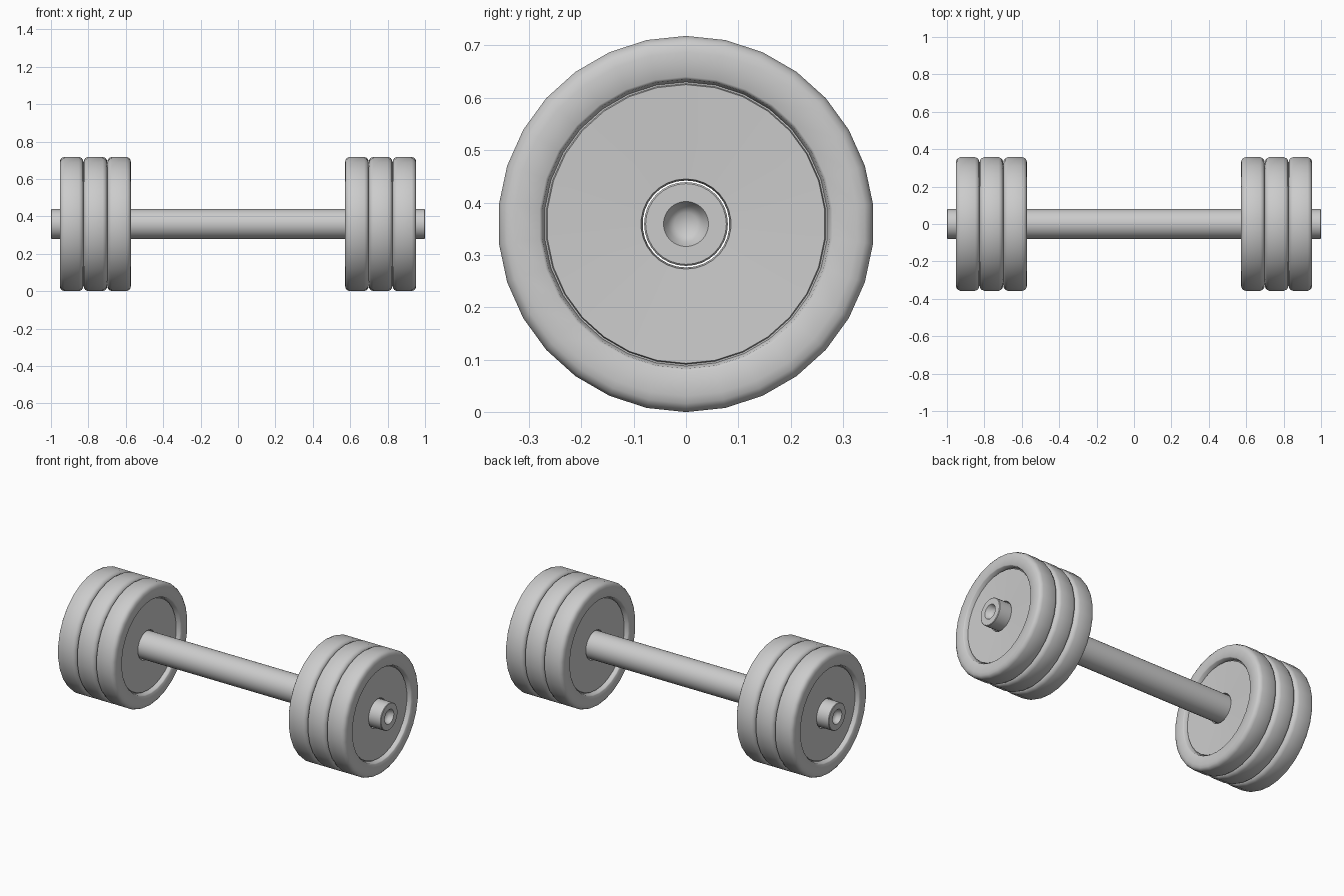
import bpy, bmesh
from math import radians, sin, cos, tau

if "Cube" in bpy.data.objects:
    bpy.data.objects.remove(bpy.data.objects["Cube"])

AXIS_Z = 0.359          # height of the bar axis
PLATE_W = 0.127         # width of one weight plate
PLATE_R = 0.359
FIRST_X = 0.572         # inner face of the innermost plate

grey = bpy.data.materials.new("plain_grey")
grey.use_nodes = True
colour = (0.6, 0.6, 0.6, 1)
grey.diffuse_color = colour
grey.node_tree.nodes["Principled BSDF"].inputs["Base Color"].default_value = colour


def lathe(name, profile, sides, x, closed=False, angle=40):
    """Turn a profile of (x, radius) points around the x axis."""
    bm = bmesh.new()
    rings = []
    for px, r in profile:
        if r == 0:
            rings.append([bm.verts.new((px, 0, 0))] * sides)
        else:
            rings.append([bm.verts.new((px, r * sin(tau * i / sides), r * cos(tau * i / sides)))
                          for i in range(sides)])
    pairs = list(zip(rings, rings[1:]))
    if closed:
        pairs.append((rings[-1], rings[0]))
    for a, b in pairs:
        for i in range(sides):
            j = (i + 1) % sides
            corners = list(dict.fromkeys((a[i], a[j], b[j], b[i])))
            bm.faces.new(corners)
    bmesh.ops.recalc_face_normals(bm, faces=bm.faces)
    mesh = bpy.data.meshes.new(name)
    bm.to_mesh(mesh)
    bm.free()
    mesh.materials.append(grey)
    obj = bpy.data.objects.new(name, mesh)
    obj.location = (x, 0, AXIS_Z)
    bpy.context.collection.objects.link(obj)
    bpy.ops.object.select_all(action="DESELECT")
    obj.select_set(True)
    bpy.context.view_layer.objects.active = obj
    bpy.ops.object.shade_smooth_by_angle(angle=radians(angle))
    return obj


def mirrored(half):
    """Extend the +x half of a profile to the -x side."""
    return half + [(-x, r) for x, r in reversed(half)]


# Weight plates: rounded rim, stepped recess, shallow dished web, bar hole
h = PLATE_W / 2
plate_half = [
    (h - 0.045, 0.083), (h - 0.030, 0.086), (h - 0.022, 0.266), (h - 0.030, 0.268),
    (h - 0.030, 0.271), (h - 0.004, 0.276), (h, 0.281), (h, 0.328),
    (h - 0.003, 0.343), (h - 0.010, 0.353), (h - 0.024, PLATE_R),
]
plate_profile = mirrored(plate_half)
for side, sign in (("left", 1), ("right", -1)):
    for n, place in enumerate(("inner", "middle", "outer")):
        x = sign * (FIRST_X + PLATE_W * (n + 0.5))
        lathe(f"{side}_{place}_plate", plate_profile, 30, x, closed=True, angle=50)

# Bar with a small dimple in each end
bar_half = [(0.965, 0), (0.969, 0.022), (0.978, 0.034), (0.997, 0.041),
            (1.0, 0.043), (1.0, 0.077), (0.997, 0.08)]
lathe("bar", mirrored(bar_half), 32, 0)
